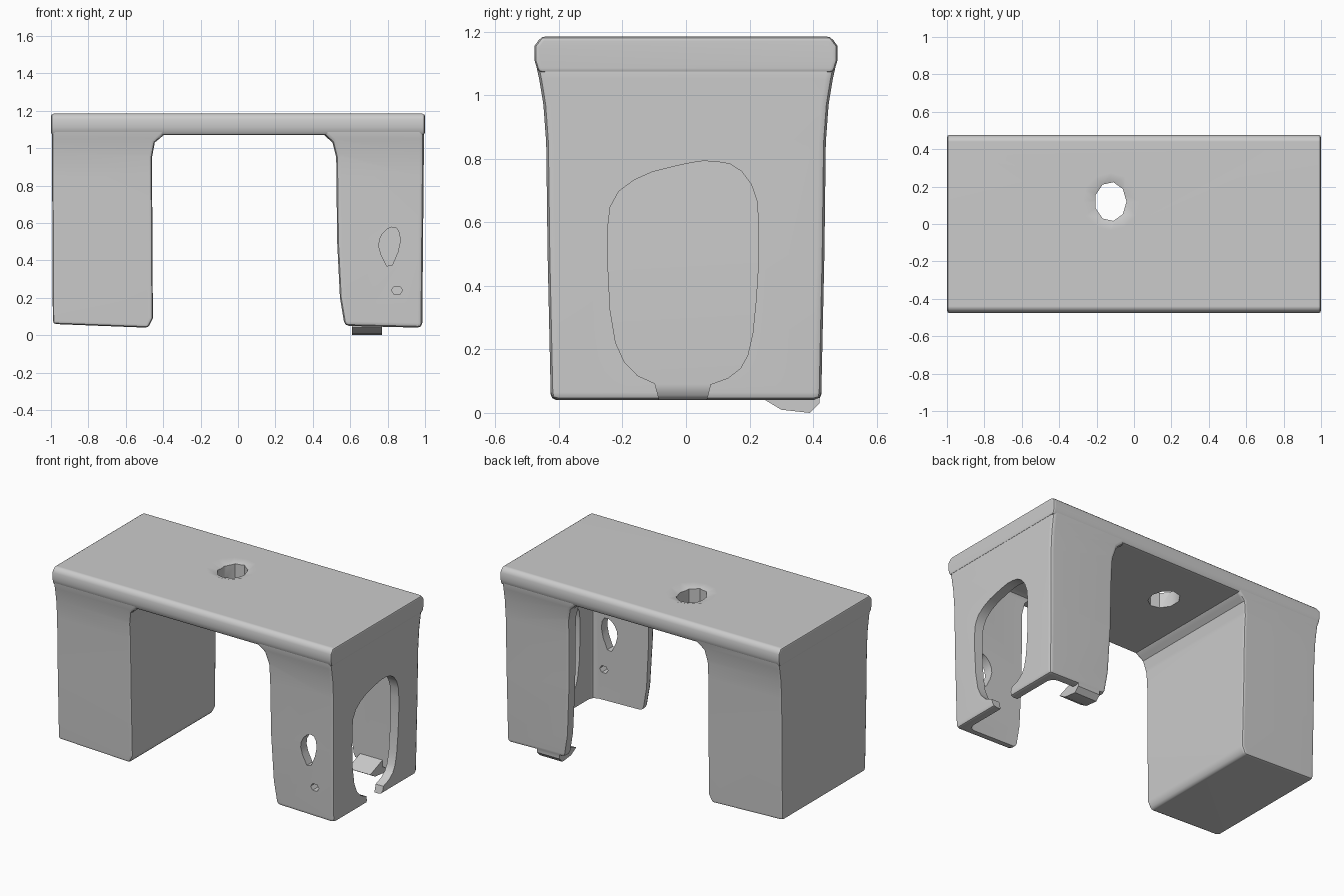
import bpy, bmesh, math
from mathutils import Vector

cube = bpy.data.objects.get("Cube")
if cube:
    bpy.data.objects.remove(cube, do_unlink=True)


def make_object(name, bm):
    bmesh.ops.recalc_face_normals(bm, faces=bm.faces)
    mesh = bpy.data.meshes.new(name)
    bm.to_mesh(mesh)
    bm.free()
    obj = bpy.data.objects.new(name, mesh)
    bpy.context.collection.objects.link(obj)
    return obj


def activate(obj):
    bpy.ops.object.select_all(action="DESELECT")
    bpy.context.view_layer.objects.active = obj
    obj.select_set(True)


def apply(obj, mod):
    activate(obj)
    bpy.ops.object.modifier_apply(modifier=mod.name)


def prism(name, profile, axis, start, end, bevel=0.0):
    """Extrude a 2D profile along an axis; the profile uses the other two axes in order."""
    bm = bmesh.new()
    verts = []
    for u, v in profile:
        co = [u, v]
        co.insert(axis, start)
        verts.append(bm.verts.new(co))
    face = bm.faces.new(verts)
    out = bmesh.ops.extrude_face_region(bm, geom=[face])
    shift = Vector((0, 0, 0))
    shift[axis] = end - start
    moved = [g for g in out["geom"] if isinstance(g, bmesh.types.BMVert)]
    bmesh.ops.translate(bm, vec=shift, verts=moved)
    obj = make_object(name, bm)
    if bevel:
        mod = obj.modifiers.new("soft_edges", "BEVEL")
        mod.width = bevel
        mod.segments = 2
        mod.limit_method = "ANGLE"
        mod.angle_limit = math.radians(50)
        apply(obj, mod)
    return obj


def combine(obj, other, operation="DIFFERENCE"):
    mod = obj.modifiers.new("combine", "BOOLEAN")
    mod.operation = operation
    mod.solver = "EXACT"
    mod.object = other
    apply(obj, mod)
    bpy.data.objects.remove(other, do_unlink=True)


def flare(obj, levels):
    """Cut the part at each height and scale its depth there."""
    bm = bmesh.new()
    bm.from_mesh(obj.data)
    for z, _ in levels:
        bmesh.ops.bisect_plane(bm, geom=bm.verts[:] + bm.edges[:] + bm.faces[:],
                               plane_co=(0, 0, z), plane_no=(0, 0, 1))
    for v in bm.verts:
        for (z0, s0), (z1, s1) in zip(levels, levels[1:]):
            if z0 - 1e-5 <= v.co.z <= z1 + 1e-5:
                v.co.y *= s0 + (s1 - s0) * (v.co.z - z0) / (z1 - z0)
                break
    bm.to_mesh(obj.data)
    bm.free()


def rounded(points):
    """Cut the corners of a closed outline."""
    result = []
    for a, b in zip(points, points[1:] + points[:1]):
        a, b = Vector(a), Vector(b)
        result += [a.lerp(b, 0.25), a.lerp(b, 0.75)]
    return result


def oval(cx, cy, rx, ry, sides):
    steps = [2 * math.pi * i / sides for i in range(sides)]
    return [(cx + rx * math.cos(a), cy + ry * math.sin(a)) for a in steps]


def box(x0, x1, y0, y1):
    return [(x0, y0), (x1, y0), (x1, y1), (x0, y1)]


# Desktop slab with a chamfered rim
half = [(0.465, 1.07), (0.477, 1.11), (0.477, 1.155), (0.455, 1.185)]
slab = half + [(-y, z) for y, z in reversed(half)]
desktop = prism("desktop", slab, 0, -1, 1, bevel=0.015)

# Irregular hole through the desktop, with a sunken rim
combine(desktop, prism("hole_cutter", oval(-0.125, 0.12, 0.085, 0.105, 9), 2, 1, 1.3))
bm = bmesh.new()
bmesh.ops.create_cone(bm, cap_ends=True, segments=12, radius1=0.08, radius2=0.24, depth=0.05)
bmesh.ops.translate(bm, vec=(-0.125, 0.12, 1.187), verts=bm.verts)
combine(desktop, make_object("rim_cutter", bm))

# Solid pedestal, curving into the desktop on the knee side
levels = [(0, 0.965), (0.5, 0.99), (0.85, 1.0), (0.97, 1.02), (1.05, 1.05), (1.11, 1.08)]
solid_profile = [(-0.99, 0.06), (-0.48, 0.04), (-0.455, 0.09), (-0.46, 0.95),
                 (-0.445, 1.03), (-0.39, 1.075), (-0.39, 1.11), (-0.995, 1.11)]
solid_pedestal = prism("solid_pedestal", solid_profile, 1, -0.44, 0.44, bevel=0.03)
flare(solid_pedestal, levels)

# Hollow pedestal, open at the bottom and on the knee side
hollow_profile = [(0.985, 0.04), (0.57, 0.05), (0.545, 0.2), (0.53, 0.5), (0.525, 0.95),
                  (0.505, 1.03), (0.455, 1.075), (0.455, 1.11), (0.995, 1.11)]
hollow_pedestal = prism("hollow_pedestal", hollow_profile, 1, -0.44, 0.44, bevel=0.03)
flare(hollow_pedestal, levels)
combine(hollow_pedestal, prism("inside_cutter", box(0.3, 0.93, -0.375, 0.375), 2, -0.2, 1.07, bevel=0.04))

# Rounded opening in the outer wall, split at the bottom
opening = [(-0.07, -0.3), (-0.07, 0.08), (-0.18, 0.13), (-0.235, 0.25), (-0.25, 0.55),
           (-0.235, 0.68), (-0.14, 0.75), (0, 0.785), (0.07, 0.795), (0.16, 0.78),
           (0.22, 0.7), (0.23, 0.58), (0.225, 0.4), (0.205, 0.2), (0.16, 0.12),
           (0.05, 0.08), (0.05, -0.3)]
combine(hollow_pedestal, prism("opening_cutter", rounded(opening), 0, 0.75, 1.2))

# Two worn holes in the front wall
teardrop = [(0.81, 0.34), (0.87, 0.48), (0.86, 0.57), (0.81, 0.58), (0.76, 0.53), (0.75, 0.46)]
for profile in (rounded(teardrop), oval(0.85, 0.24, 0.03, 0.025, 6)):
    combine(hollow_pedestal, prism("front_hole_cutter", profile, 1, -0.6, -0.3))

# Lump under the back wall
lump = [(0.42, 0.12), (0.42, 0.03), (0.39, 0), (0.3, 0.01), (0.25, 0.04), (0.38, 0.09)]
combine(hollow_pedestal, prism("lump", lump, 0, 0.61, 0.77), "UNION")

# Smooth shading that keeps the broad faces flat
for obj in (desktop, solid_pedestal, hollow_pedestal):
    activate(obj)
    bpy.ops.object.shade_smooth_by_angle(angle=math.radians(35))
    weighted = obj.modifiers.new("flat_faces", "WEIGHTED_NORMAL")
    weighted.keep_sharp = True
